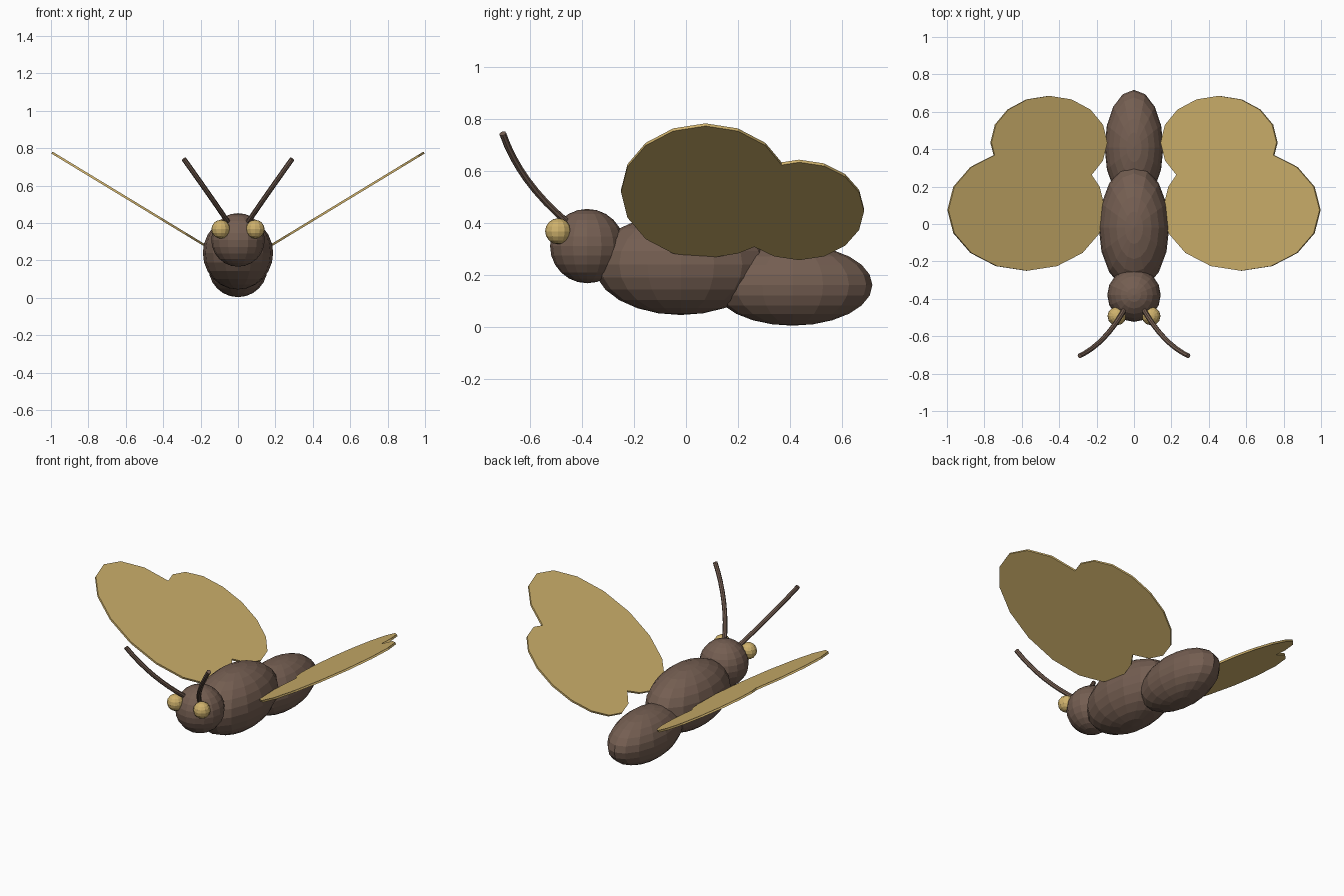
import bpy, bmesh, math
from mathutils import Vector

if "Cube" in bpy.data.objects:
    bpy.data.objects.remove(bpy.data.objects["Cube"])


def material(name, rgb):
    m = bpy.data.materials.new(name)
    m.diffuse_color = (*rgb, 1)
    m.use_nodes = True
    m.node_tree.nodes["Principled BSDF"].inputs["Base Color"].default_value = m.diffuse_color
    return m


BROWN = material("warm brown", (0.175, 0.112, 0.083))
GOLD = material("pale gold", (0.62, 0.44, 0.15))


def finish(name, bm, mat):
    bmesh.ops.recalc_face_normals(bm, faces=bm.faces)
    me = bpy.data.meshes.new(name)
    bm.to_mesh(me)
    bm.free()
    me.materials.append(mat)
    ob = bpy.data.objects.new(name, me)
    bpy.context.collection.objects.link(ob)
    return ob


def ellipsoid(name, centre, radii, mat, segs=16, rings=12):
    bm = bmesh.new()
    bmesh.ops.create_uvsphere(bm, u_segments=segs, v_segments=rings, radius=1)
    bmesh.ops.scale(bm, vec=radii, verts=bm.verts)
    bmesh.ops.translate(bm, vec=centre, verts=bm.verts)
    return finish(name, bm, mat)


# Body
ellipsoid("head", (0, -0.38, 0.31), (0.143, 0.143, 0.143), BROWN)
ellipsoid("thorax", (0, -0.02, 0.24), (0.188, 0.335, 0.195), BROWN)
ellipsoid("abdomen", (0, 0.41, 0.16), (0.157, 0.307, 0.156), BROWN)


def arc(cx, cy, rx, ry, first, last):
    """Points on a 16-sided oval, counted in 22.5 degree steps."""
    return [(cx + rx * math.cos(i * math.pi / 8), cy + ry * math.sin(i * math.pi / 8))
            for i in range(first, last + 1)]


# Two-lobed wing outline: front lobe, outer notch, rear lobe, inner notch
OUTLINE = (arc(0.575, 0.075, 0.42, 0.325, 7, 18) + [(0.748, 0.368)]
           + arc(0.455, 0.435, 0.31, 0.25, 0, 9) + [(0.229, 0.263)])
SLOPE = 0.607


def wing(name, side):
    bm = bmesh.new()
    normal = Vector((-SLOPE * side, 0, 1)).normalized()
    base = [Vector((x * side, y, 0.777 + SLOPE * (x - 0.995))) - normal * 0.006
            for x, y in OUTLINE]
    face = bm.faces.new([bm.verts.new(p) for p in base])
    ext = bmesh.ops.extrude_face_region(bm, geom=[face], use_keep_orig=True)
    bmesh.ops.translate(bm, vec=normal * 0.012,
                        verts=[v for v in ext["geom"] if isinstance(v, bmesh.types.BMVert)])
    return finish(name, bm, GOLD)


def antenna(name, side, sides=8, steps=8, radius=0.0135):
    # Tube swept along a curve that bends from forward to upward
    p0 = Vector((0.05 * side, -0.455, 0.40))
    p1 = Vector((0.155 * side, -0.64, 0.555))
    p2 = Vector((0.29 * side, -0.705, 0.743))
    bm = bmesh.new()
    rings = []
    for i in range(steps + 1):
        t = i / steps
        p = p0 * (1 - t) ** 2 + p1 * 2 * t * (1 - t) + p2 * t * t
        d = ((p1 - p0) * (1 - t) + (p2 - p1) * t).normalized()
        u = d.cross(Vector((0, 1, 0))).normalized()
        w = d.cross(u)
        rings.append([bm.verts.new(p + radius * (u * math.cos(a) + w * math.sin(a)))
                      for a in (k * math.tau / sides for k in range(sides))])
    for a, b in zip(rings, rings[1:]):
        for k in range(sides):
            n = (k + 1) % sides
            bm.faces.new((a[k], a[n], b[n], b[k]))
    bm.faces.new(rings[0])
    bm.faces.new(rings[-1])
    return finish(name, bm, BROWN)


# Mirrored parts
for label, side in (("left", -1), ("right", 1)):
    wing(label + "_wing", side)
    antenna(label + "_antenna", side)
    ellipsoid(label + "_eye", (0.092 * side, -0.492, 0.367), (0.05, 0.05, 0.05), GOLD, 12, 8)
